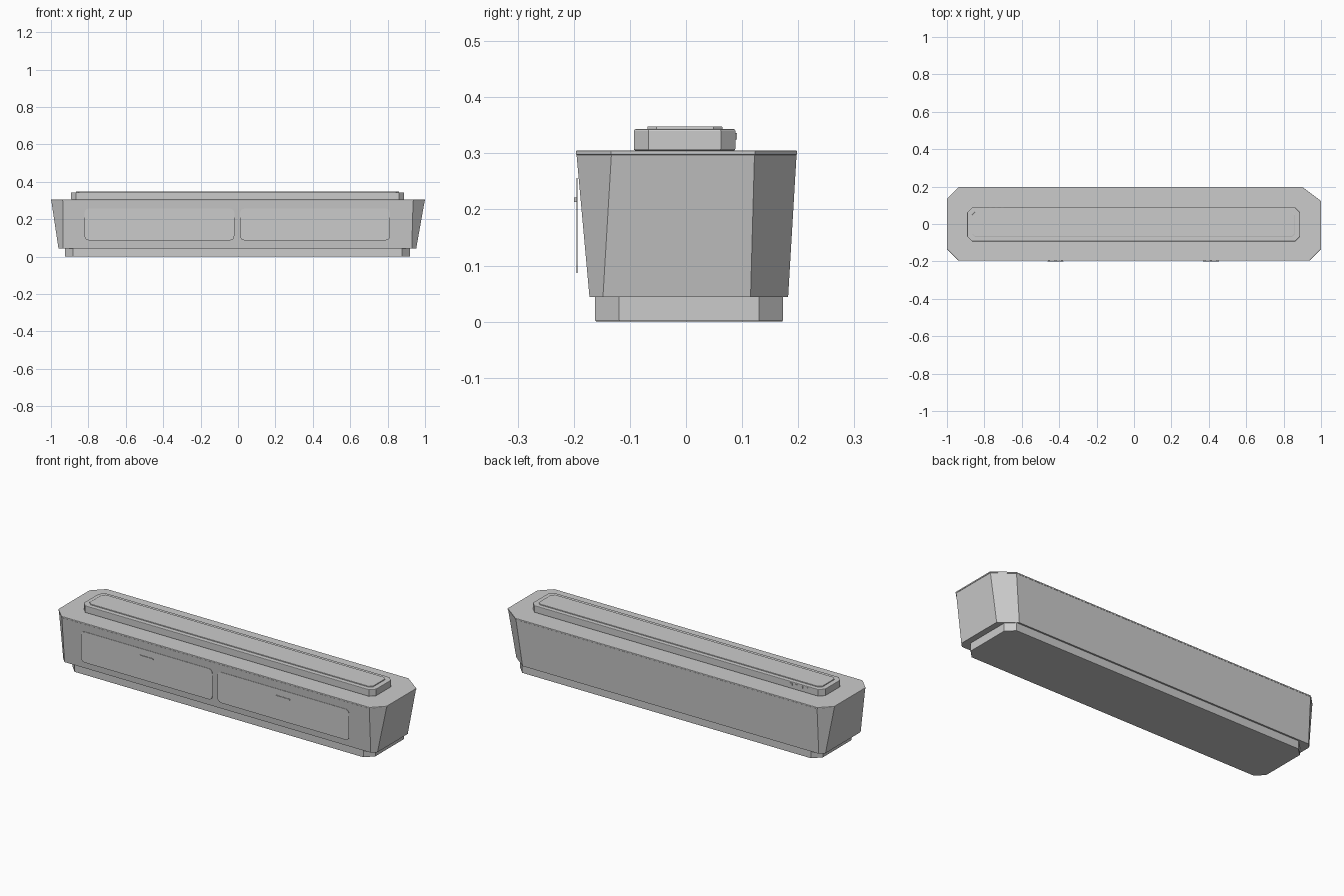
import bpy
import bmesh
import math

cube = bpy.data.objects.get("Cube")
if cube:
    bpy.data.objects.remove(cube, do_unlink=True)

grey = bpy.data.materials.new("light_grey")
grey.use_nodes = True
COLOUR = (0.6, 0.6, 0.6, 1)
grey.diffuse_color = COLOUR
grey.node_tree.nodes["Principled BSDF"].inputs["Base Color"].default_value = COLOUR


def octagon(x0, x1, y0, y1, cut, back_cut=None):
    """Rectangle outline with cut corners; back_cut is the +x +y corner."""
    bx, by = back_cut or (cut, cut)
    return [(x0 + cut, y0), (x1 - cut, y0), (x1, y0 + cut), (x1, y1 - by),
            (x1 - bx, y1), (x0 + cut, y1), (x0, y1 - cut), (x0, y0 + cut)]


def rounded(x0, x1, y0, y1, r, steps=5):
    """Rectangle outline with rounded corners."""
    pts = []
    corners = [(x1 - r, y1 - r), (x0 + r, y1 - r), (x0 + r, y0 + r), (x1 - r, y0 + r)]
    for quarter, (cx, cy) in enumerate(corners):
        for i in range(steps + 1):
            a = math.pi / 2 * (quarter + i / steps)
            pts.append((cx + r * math.cos(a), cy + r * math.sin(a)))
    return pts


def loft(name, layers, bevel=0, upright=False):
    """Join matching outlines at rising depths into a closed solid."""
    bm = bmesh.new()
    rings = []
    for outline, d in layers:
        rings.append([bm.verts.new((a, d, b) if upright else (a, b, d)) for a, b in outline])
    bm.faces.new(rings[0])
    bm.faces.new(rings[-1])
    for low, high in zip(rings, rings[1:]):
        n = len(low)
        for i in range(n):
            j = (i + 1) % n
            bm.faces.new((low[i], low[j], high[j], high[i]))
    bmesh.ops.recalc_face_normals(bm, faces=bm.faces)
    if bevel:
        rim = [e for e in bm.edges if abs(e.verts[0].co.z - e.verts[1].co.z) < 1e-5]
        bmesh.ops.bevel(bm, geom=rim, offset=bevel, segments=2, profile=0.5,
                        affect='EDGES')
    mesh = bpy.data.meshes.new(name)
    bm.to_mesh(mesh)
    bm.free()
    mesh.materials.append(grey)
    obj = bpy.data.objects.new(name, mesh)
    bpy.context.collection.objects.link(obj)
    return obj


def box(name, x0, x1, y0, y1, z0, z1):
    outline = [(x0, y0), (x1, y0), (x1, y1), (x0, y1)]
    return loft(name, [(outline, z0), (outline, z1)])


# Recessed base
base = octagon(-0.925, 0.92, -0.162, 0.173, 0.043)
loft("plinth", [(base, 0), (base, 0.052)], bevel=0.003)

# Flared body with one wider corner
foot = octagon(-0.96, 0.953, -0.172, 0.182, 0.024, (0.085, 0.067))
rim = octagon(-0.998, 0.998, -0.195, 0.197, 0.062, (0.1, 0.075))
loft("body", [(foot, 0.044), (rim, 0.297)])

# Thin worktop
top = octagon(-1, 1, -0.196, 0.198, 0.062, (0.1, 0.075))
loft("worktop", [(top, 0.297), (top, 0.305)], bevel=0.002)

# Raised bar and its inset panel
bar = octagon(-0.892, 0.888, -0.093, 0.088, 0.026)
loft("raised_bar", [(bar, 0.305), (bar, 0.343)], bevel=0.003)
pad = octagon(-0.866, 0.861, -0.069, 0.065, 0.016)
loft("bar_panel", [(pad, 0.34), (pad, 0.348)], bevel=0.002)

# Small studs on the back of the bar
for i in range(4):
    x = -0.8 + 0.032 * i
    box(f"bar_stud_{i + 1}", x - 0.006, x + 0.006, 0.086, 0.091, 0.325, 0.336)

# Front panels with handles
for side, x0 in (("right", -0.82), ("left", 0.012)):
    panel = rounded(x0, x0 + 0.8, 0.087, 0.256, 0.022)
    loft(f"{side}_drawer_front", [(panel, -0.195), (panel, -0.193)], upright=True)
    mid = x0 + 0.4
    box(f"{side}_handle", mid - 0.042, mid + 0.042, -0.2, -0.197, 0.213, 0.221)
    for k in (-1, 0, 1):
        x = mid + k * 0.035
        box(f"{side}_handle_post_{k + 2}", x - 0.005, x + 0.005, -0.198, -0.194, 0.213, 0.221)
